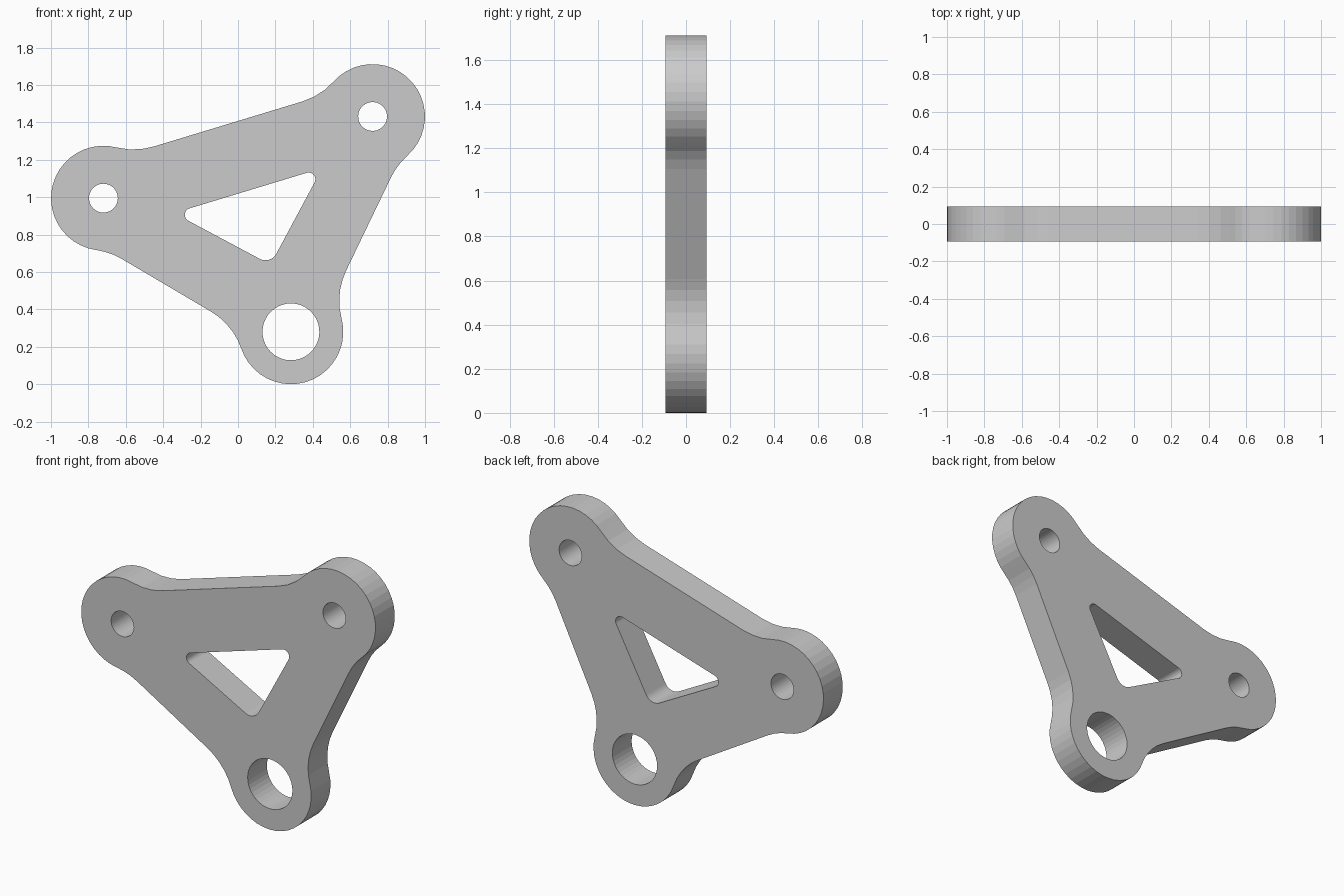
import bpy, bmesh, math
from mathutils import Vector, Matrix

if "Cube" in bpy.data.objects:
    bpy.data.objects.remove(bpy.data.objects["Cube"])

HALF = 0.0935          # half thickness
LOBE = 0.28            # lobe radius
FILLET = 0.37          # concave blend radius
STEP = math.radians(9)
TILT = math.radians(16.87)

# Isosceles layout in the plate's own plane, origin midway between the small holes
A, B, C = Vector((-0.752, 0)), Vector((0.752, 0)), Vector((0, -0.975))


def ang(v):
    return math.atan2(v.y, v.x)


def arc(c, r, a0, sweep):
    n = max(2, round(abs(sweep) / STEP))
    return [c + r * Vector((math.cos(a0 + sweep * i / n), math.sin(a0 + sweep * i / n)))
            for i in range(n + 1)]


def short_arc(c, r, d0, d1):
    s = (ang(d1) - ang(d0) + math.pi) % (2 * math.pi) - math.pi
    return arc(c, r, ang(d0), s)


def ccw_arc(c, r, d0, d1):
    return arc(c, r, ang(d0), (ang(d1) - ang(d0)) % (2 * math.pi))


def side_normal(p, q, dp, dq):
    # outward normal of the line lying dp from p and dq from q
    t = (q - p).normalized()
    s = (dp - dq) / (q - p).length
    return Vector((t.y, -t.x)) * math.sqrt(1 - s * s) + t * s


def outer_outline():
    sides = [(A, C, 0.23, 0.124), (C, B, 0.124, 0.23), (B, A, 0.186, 0.186)]
    data = []
    for p, q, dp, dq in sides:
        n = side_normal(p, q, dp, dq)
        e = Vector((-n.y, n.x))
        run = lambda d: math.sqrt((LOBE + FILLET) ** 2 - (d + FILLET) ** 2)
        data.append((p, q, n, p + e * run(dp) + n * (dp + FILLET),
                     q - e * run(dq) + n * (dq + FILLET)))
    pts = []
    for i, (p, q, n, f0, f1) in enumerate(data):
        pts += ccw_arc(p, LOBE, data[i - 1][4] - p, f0 - p)
        pts += short_arc(f0, FILLET, p - f0, -n)[1:]
        pts += short_arc(f1, FILLET, -n, q - f1)[:-1]
    return pts


def window_outline():
    # rounded triangle wrapped around three corner circles
    cs = [(Vector((-0.327, -0.222)), 0.036), (Vector((0, -0.506)), 0.066),
          (Vector((0.327, -0.222)), 0.036)]
    ns = [side_normal(cs[i][0], cs[(i + 1) % 3][0], cs[i][1], cs[(i + 1) % 3][1])
          for i in range(3)]
    pts = []
    for i, (c, r) in enumerate(cs):
        pts += ccw_arc(c, r, ns[i - 1], ns[i])
    return pts


def hole(c, r):
    return arc(c, r, 0, 2 * math.pi)[:-1]


# Plate profile with its openings, filled and extruded
curve = bpy.data.curves.new("bracket_plate", 'CURVE')
curve.dimensions = '2D'
curve.fill_mode = 'BOTH'
curve.extrude = HALF
for loop in (outer_outline(), window_outline(), hole(A, 0.077), hole(B, 0.077), hole(C, 0.152)):
    sp = curve.splines.new('POLY')
    sp.points.add(len(loop) - 1)
    for pt, v in zip(sp.points, loop):
        pt.co = (v.x, v.y, 0, 1)
    sp.use_cyclic_u = True

plate = bpy.data.objects.new("bracket_plate", curve)
bpy.context.collection.objects.link(plate)
bpy.context.view_layer.objects.active = plate
plate.select_set(True)
bpy.ops.object.convert(target='MESH')
plate = bpy.context.object

# Weld caps to walls, stand upright and tilt
bm = bmesh.new()
bm.from_mesh(plate.data)
bmesh.ops.remove_doubles(bm, verts=bm.verts, dist=1e-4)
bm.transform(Matrix.Translation((0, 0, 1.216)) @ Matrix.Rotation(math.pi / 2, 4, 'X')
             @ Matrix.Rotation(TILT, 4, 'Z'))
bmesh.ops.recalc_face_normals(bm, faces=bm.faces)
low = min(v.co.z for v in bm.verts)
bmesh.ops.translate(bm, verts=bm.verts, vec=(0, 0, -low))
for f in bm.faces:
    f.smooth = False
bm.to_mesh(plate.data)
bm.free()
